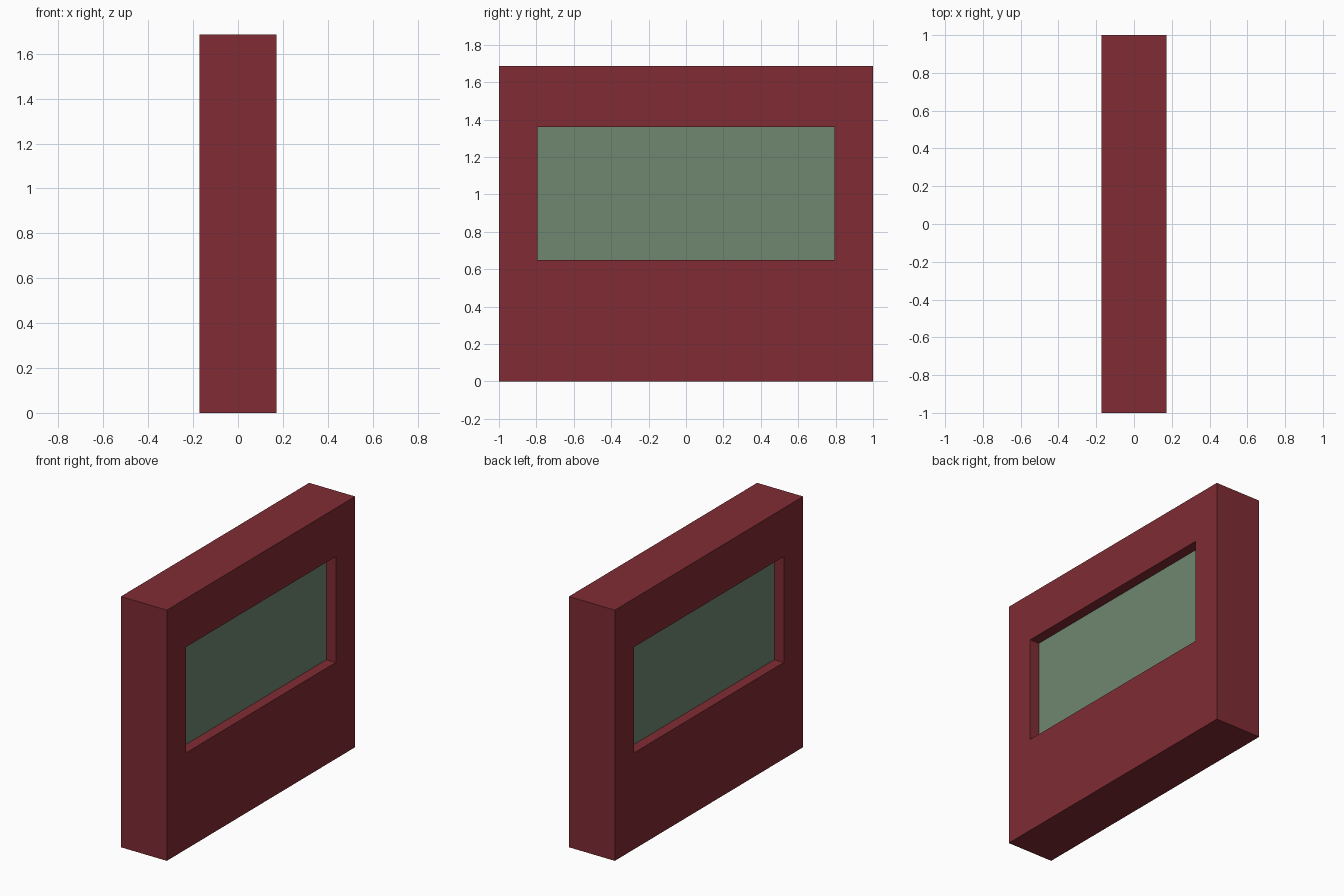
import bpy, bmesh

if "Cube" in bpy.data.objects:
    bpy.data.objects.remove(bpy.data.objects["Cube"])

T, W, H = 0.171, 1.0, 1.685            # half thickness, half width, height
WIN_Y, WIN_Z0, WIN_Z1 = 0.794, 0.648, 1.359
PANE_T = 0.101                         # half thickness of the recessed pane


def material(name, rgb):
    m = bpy.data.materials.new(name)
    m.diffuse_color = (*rgb, 1.0)
    m.use_nodes = True
    m.node_tree.nodes["Principled BSDF"].inputs["Base Color"].default_value = m.diffuse_color
    return m


def loft_object(name, rings, mat, closed):
    """Skin four-point rings; join last to first if closed, else cap the ends."""
    bm = bmesh.new()
    loops = [[bm.verts.new(p) for p in ring] for ring in rings]
    n = len(loops)
    for i in range(n if closed else n - 1):
        a, b = loops[i], loops[(i + 1) % n]
        for j in range(4):
            k = (j + 1) % 4
            bm.faces.new((a[j], a[k], b[k], b[j]))
    if not closed:
        bm.faces.new(loops[0])
        bm.faces.new(loops[-1])
    bmesh.ops.recalc_face_normals(bm, faces=bm.faces)
    mesh = bpy.data.meshes.new(name)
    bm.to_mesh(mesh)
    bm.free()
    mesh.materials.append(mat)
    obj = bpy.data.objects.new(name, mesh)
    bpy.context.collection.objects.link(obj)
    return obj


def rect(x, half_y, z0, z1):
    return [(x, -half_y, z0), (x, half_y, z0), (x, half_y, z1), (x, -half_y, z1)]


red = material("dark red", (0.216, 0.025, 0.034))
green = material("grey green glass", (0.156, 0.242, 0.162))

# Wall panel with a window opening right through it
loft_object("wall_panel", [
    rect(T, W, 0, H),
    rect(T, WIN_Y, WIN_Z0, WIN_Z1),
    rect(-T, WIN_Y, WIN_Z0, WIN_Z1),
    rect(-T, W, 0, H),
], red, closed=True)

# Window pane, recessed on both sides
loft_object("window_pane", [
    rect(PANE_T, WIN_Y, WIN_Z0, WIN_Z1),
    rect(-PANE_T, WIN_Y, WIN_Z0, WIN_Z1),
], green, closed=False)
